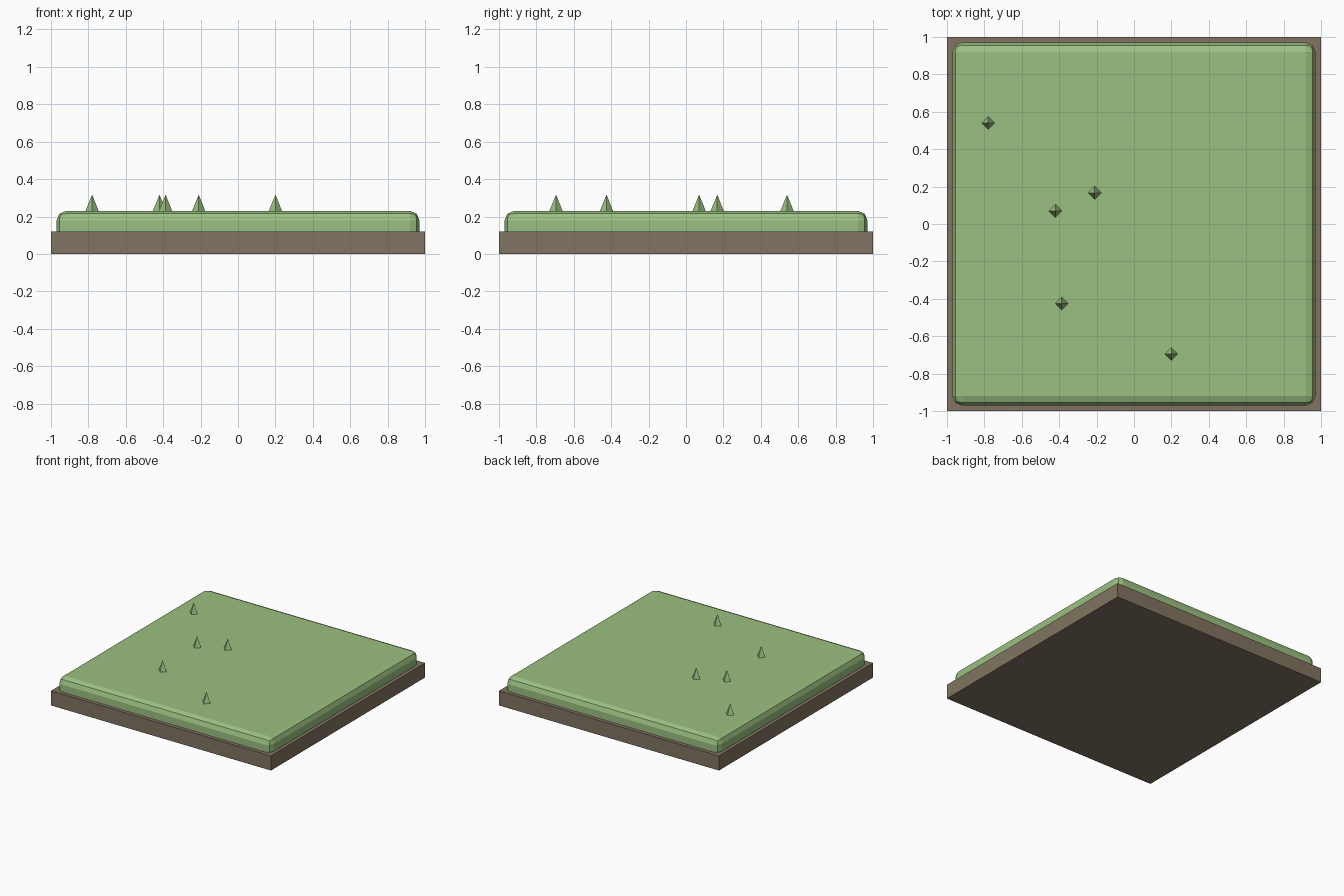
import bpy

if "Cube" in bpy.data.objects:
    bpy.data.objects.remove(bpy.data.objects["Cube"])


def material(name, color):
    m = bpy.data.materials.new(name)
    m.diffuse_color = (*color, 1)
    m.use_nodes = True
    m.node_tree.nodes["Principled BSDF"].inputs["Base Color"].default_value = m.diffuse_color
    return m


def slab(name, size, z0, z1, mat):
    bpy.ops.mesh.primitive_cube_add(size=1, location=(0, 0, (z0 + z1) / 2))
    ob = bpy.context.object
    ob.name = name
    ob.scale = (size, size, z1 - z0)
    bpy.ops.object.transform_apply(location=False, rotation=False, scale=True)
    ob.data.materials.append(mat)
    return ob


soil = material("soil", (0.22, 0.175, 0.12))
green = material("grass", (0.33, 0.53, 0.22))

# Soil base
slab("soil_base", 2.0, 0.0, 0.12, soil)

# Grass layer with rounded edges, sunk slightly into the soil
turf = slab("grass_layer", 1.94, 0.05, 0.23, green)
bevel = turf.modifiers.new("rounded_edges", "BEVEL")
bevel.width = 0.05
bevel.segments = 2

# Four-sided grass tufts
TOP, BOTTOM = 0.317, 0.228
for i, (x, y) in enumerate([(-0.78, 0.54), (-0.42, 0.07), (-0.21, 0.167),
                            (-0.387, -0.425), (0.2, -0.695)]):
    bpy.ops.mesh.primitive_cone_add(vertices=4, radius1=0.036, radius2=0,
                                    depth=TOP - BOTTOM,
                                    location=(x, y, (TOP + BOTTOM) / 2))
    tuft = bpy.context.object
    tuft.name = f"grass_tuft_{i + 1}"
    tuft.data.materials.append(green)
